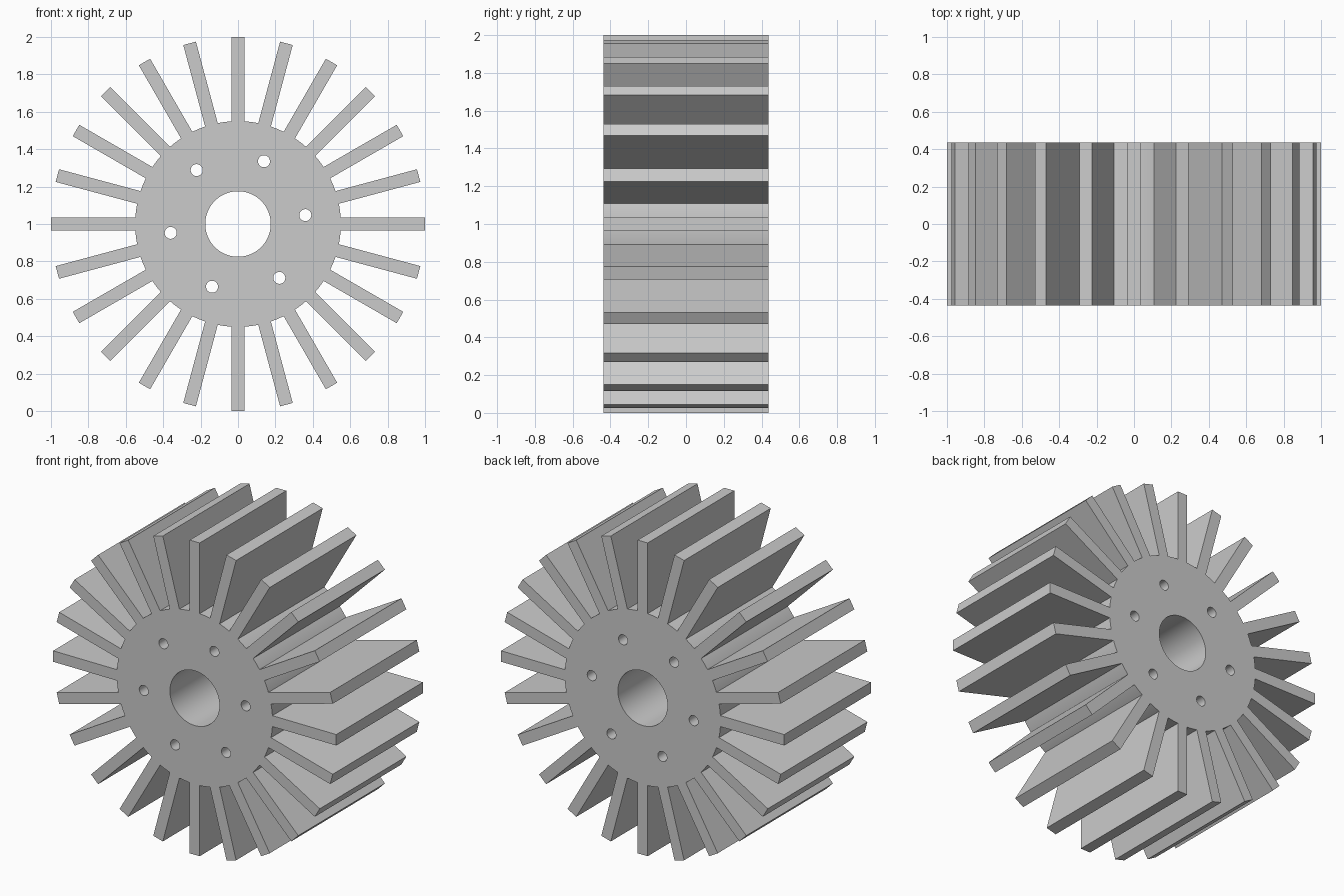
import bpy
from math import radians, sin, cos, pi

if "Cube" in bpy.data.objects:
    bpy.data.objects.remove(bpy.data.objects["Cube"])

CZ = 1.0          # axle height
DEPTH = 0.874     # length along y
HUB_R, TIP_R = 0.55, 1.0
FIN_W = 0.07


def cyl(name, r, depth, x=0.0, z=CZ, sides=96):
    bpy.ops.mesh.primitive_cylinder_add(vertices=sides, radius=r, depth=depth,
                                        location=(x, 0, z), rotation=(pi / 2, 0, 0))
    ob = bpy.context.object
    ob.name = name
    return ob


# Hub drum
hub = cyl("hub", HUB_R, DEPTH)

# Centre bore and ring of six bolt holes, cut right through
cutters = [cyl("bore_cutter", 0.175, 2, sides=64)]
for i in range(6):
    a = radians(7.5 + 60 * i)
    cutters.append(cyl("bolt_cutter", 0.032, 2, 0.363 * cos(a), CZ + 0.363 * sin(a), 32))
for c in cutters:
    m = hub.modifiers.new("cut", 'BOOLEAN')
    m.operation = 'DIFFERENCE'
    m.solver = 'EXACT'
    m.object = c
bpy.ops.object.select_all(action='DESELECT')
hub.select_set(True)
bpy.context.view_layer.objects.active = hub
for m in list(hub.modifiers):
    bpy.ops.object.modifier_apply(modifier=m.name)
bpy.ops.object.shade_smooth_by_angle(angle=radians(30))
for c in cutters:
    bpy.data.objects.remove(c, do_unlink=True)

# 24 radial fins
inner = HUB_R - 0.002
mid = (inner + TIP_R) / 2
for i in range(24):
    a = radians(15 * i)
    bpy.ops.mesh.primitive_cube_add(size=1, location=(mid * cos(a), 0, CZ + mid * sin(a)),
                                    rotation=(0, -a, 0))
    fin = bpy.context.object
    fin.name = f"fin_{i:02d}"
    fin.scale = (TIP_R - inner, DEPTH, FIN_W)
